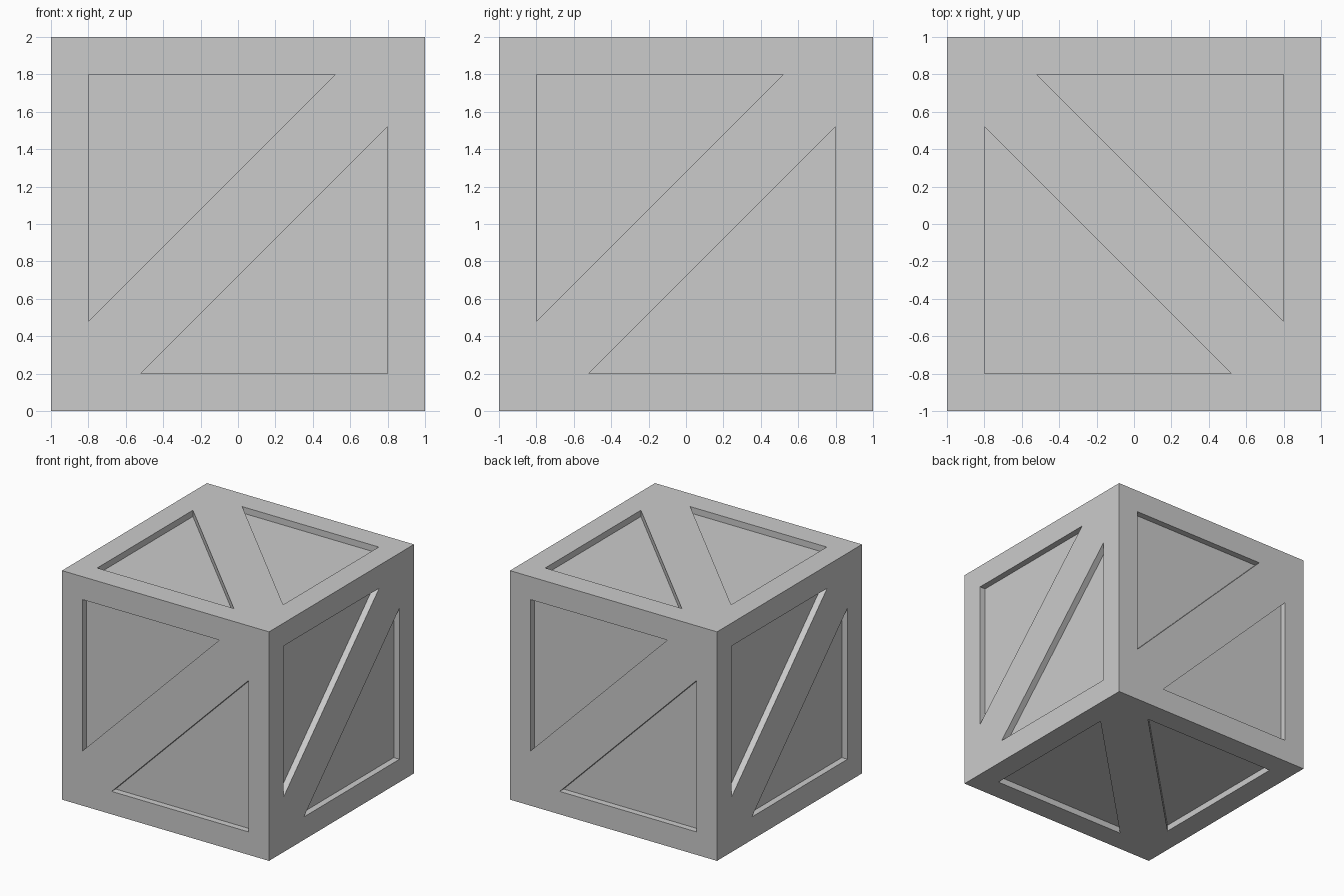
import bpy, bmesh
from math import pi
from mathutils import Matrix, Vector

if "Cube" in bpy.data.objects:
    bpy.data.objects.remove(bpy.data.objects["Cube"])

DEPTH = 0.055
TRI = [(-0.8, 0.8), (0.52, 0.8), (-0.8, -0.52)]   # recess outline on one face


def make_object(name, bm):
    bmesh.ops.recalc_face_normals(bm, faces=bm.faces[:])
    mesh = bpy.data.meshes.new(name)
    bm.to_mesh(mesh)
    bm.free()
    obj = bpy.data.objects.new(name, mesh)
    bpy.context.collection.objects.link(obj)
    return obj


def add_prism(bm, outline, frame):
    rings = [[bm.verts.new(frame @ Vector((u, v, 1 + h))) for u, v in outline]
             for h in (-DEPTH, DEPTH)]
    for ring in rings:
        bm.faces.new(ring)
    for i in range(3):
        j = (i + 1) % 3
        bm.faces.new((rings[0][i], rings[0][j], rings[1][j], rings[1][i]))


# Crate body
bm = bmesh.new()
bmesh.ops.create_cube(bm, size=2, matrix=Matrix.Translation((0, 0, 1)))
crate = make_object("crate", bm)

# Face frames: local x right, y up, z outward; flip mirrors the diagonal
upright = Matrix.Rotation(pi / 2, 4, 'X')
faces = [(Matrix.Rotation(k * pi / 2, 4, 'Z') @ upright, 1) for k in range(4)]
faces += [(Matrix.Identity(4), -1), (Matrix.Rotation(pi, 4, 'X'), -1)]

# Two triangular recesses per face, leaving a border and a diagonal brace
bm = bmesh.new()
for rot, flip in faces:
    frame = Matrix.Translation((0, 0, 1)) @ rot
    for s in (1, -1):
        add_prism(bm, [(s * flip * u, s * v) for u, v in TRI], frame)
cutter = make_object("recess_cutter", bm)
cutter.hide_render = True

cut = crate.modifiers.new("recesses", 'BOOLEAN')
cut.operation = 'DIFFERENCE'
cut.solver = 'EXACT'
cut.object = cutter

# Apply the cut and remove the helper
bpy.context.view_layer.update()
dg = bpy.context.evaluated_depsgraph_get()
result = bpy.data.meshes.new_from_object(crate.evaluated_get(dg))
crate.modifiers.clear()
crate.data = result
bpy.data.objects.remove(cutter)
